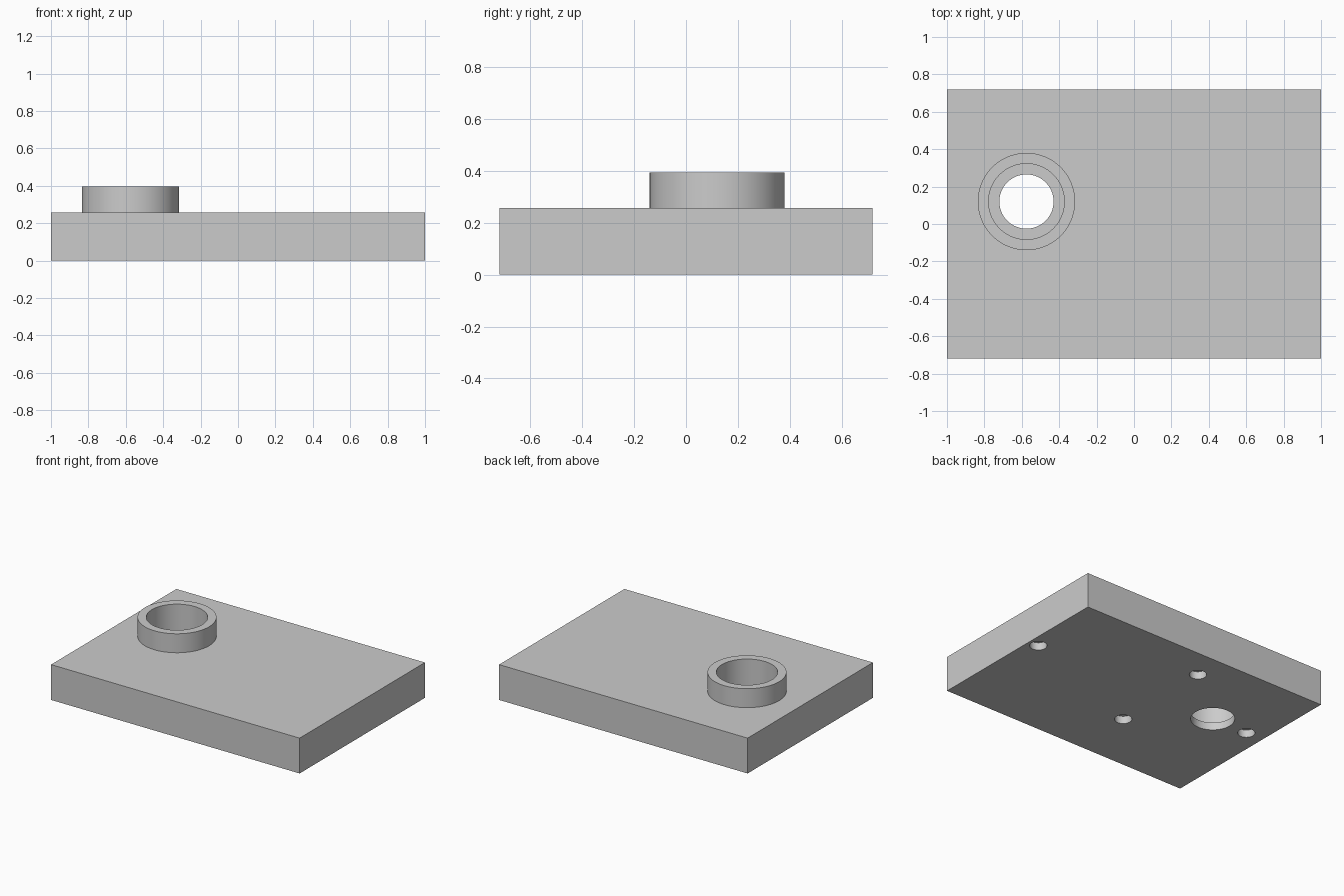
import bpy
import bmesh
from mathutils import Matrix

if "Cube" in bpy.data.objects:
    bpy.data.objects.remove(bpy.data.objects["Cube"], do_unlink=True)

# Main dimensions
WIDTH, DEPTH, THICK = 2.0, 1.44, 0.257
COLLAR_TOP = 0.395
BORE_X, BORE_Y = -0.575, 0.12
RECESS = 0.055

grey = bpy.data.materials.new("light_grey")
grey.use_nodes = True
colour = (0.6, 0.6, 0.6, 1)
grey.diffuse_color = colour
grey.node_tree.nodes["Principled BSDF"].inputs["Base Color"].default_value = colour


def new_object(name, bm):
    mesh = bpy.data.meshes.new(name)
    bm.to_mesh(mesh)
    bm.free()
    mesh.materials.append(grey)
    obj = bpy.data.objects.new(name, mesh)
    bpy.context.collection.objects.link(obj)
    return obj


def cylinder(name, x, y, radius, bottom, top, sides=96):
    bm = bmesh.new()
    bmesh.ops.create_cone(
        bm, cap_ends=True, segments=sides, radius1=radius, radius2=radius,
        depth=top - bottom, matrix=Matrix.Translation((x, y, (top + bottom) / 2)))
    return new_object(name, bm)


def combine(target, tool, operation):
    mod = target.modifiers.new(tool.name, 'BOOLEAN')
    mod.operation = operation
    mod.solver = 'EXACT'
    mod.object = tool
    bpy.context.view_layer.objects.active = target
    bpy.ops.object.modifier_apply(modifier=mod.name)
    bpy.data.objects.remove(tool, do_unlink=True)


# Rectangular plate
bm = bmesh.new()
bmesh.ops.create_cube(bm, size=1, matrix=Matrix.Translation((0, 0, THICK / 2))
                      @ Matrix.Diagonal((WIDTH, DEPTH, THICK, 1)))
plate = new_object("base_plate", bm)

# Raised collar with a wide bore and a narrower through hole below it
combine(plate, cylinder("collar", BORE_X, BORE_Y, 0.26, THICK / 2, COLLAR_TOP), 'UNION')
combine(plate, cylinder("bore", BORE_X, BORE_Y, 0.2025, RECESS, 1), 'DIFFERENCE')
combine(plate, cylinder("through_hole", BORE_X, BORE_Y, 0.145, -1, 0.1), 'DIFFERENCE')

# Four shallow round recesses in the underside
for x, dy in ((0.922, 0), (-0.863, 0), (-0.127, 0.382), (-0.127, -0.382)):
    combine(plate, cylinder("foot_recess", x, BORE_Y + dy, 0.057, -1, RECESS, 48),
            'DIFFERENCE')

# Smooth round walls, crisp edges
bpy.ops.object.select_all(action='DESELECT')
plate.select_set(True)
bpy.context.view_layer.objects.active = plate
bpy.ops.object.shade_smooth_by_angle()
